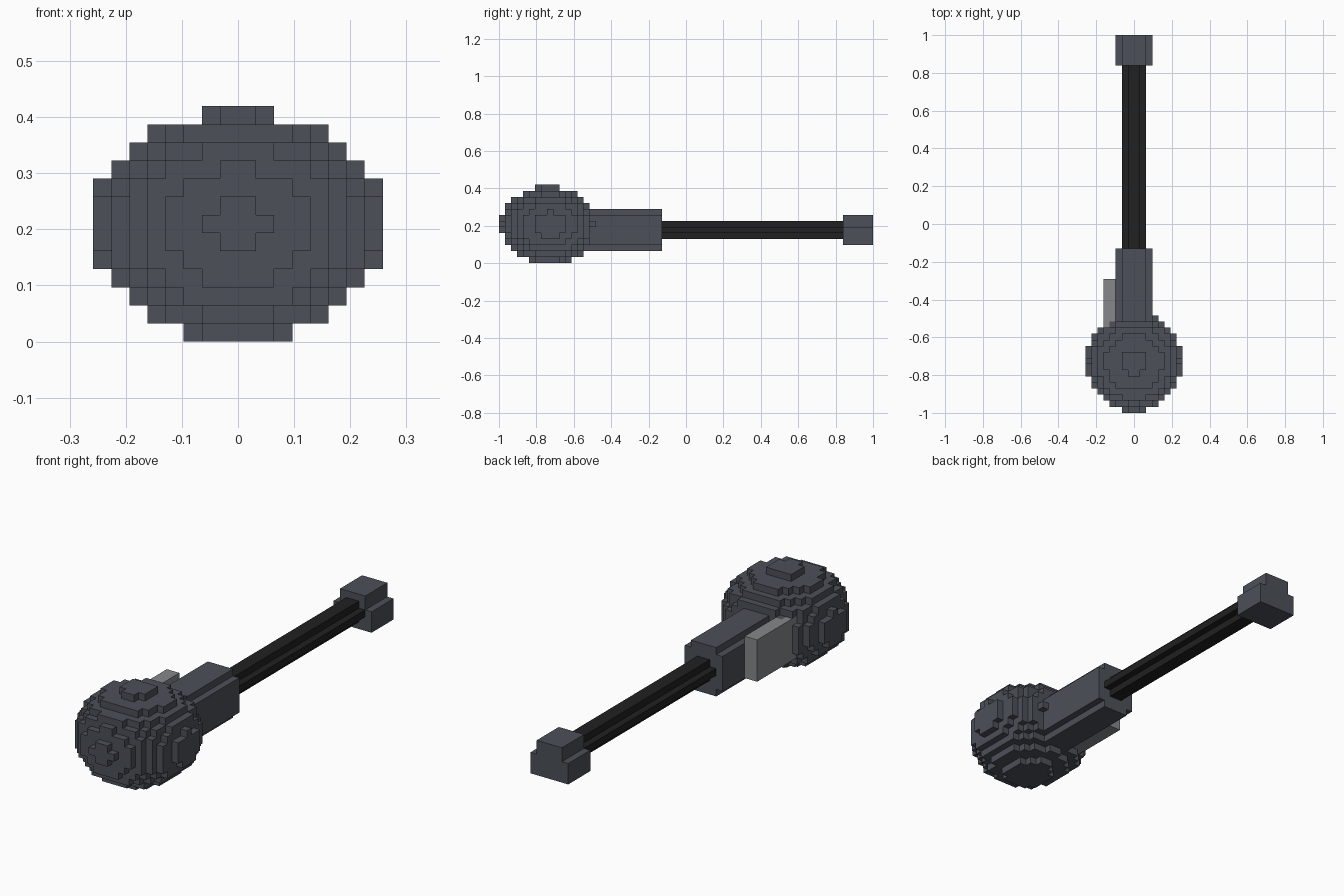
import bpy
import bmesh
from mathutils import Vector

cube = bpy.data.objects.get("Cube")
if cube:
    bpy.data.objects.remove(cube, do_unlink=True)

U = 2 / 62  # one grid cell


def material(name, rgb):
    m = bpy.data.materials.new(name)
    m.use_nodes = True
    m.diffuse_color = (*rgb, 1)
    m.node_tree.nodes["Principled BSDF"].inputs["Base Color"].default_value = (*rgb, 1)
    return m


slate = material("slate_grey", (0.072, 0.081, 0.099))
black = material("soft_black", (0.015, 0.015, 0.015))
light = material("light_grey", (0.235, 0.245, 0.255))


def finish(name, bm, mat):
    """Turn grid units into model units and link the object."""
    bmesh.ops.recalc_face_normals(bm, faces=bm.faces)
    for v in bm.verts:
        v.co = Vector((v.co.x * U, v.co.y * U - 1, v.co.z * U))
    mesh = bpy.data.meshes.new(name)
    bm.to_mesh(mesh)
    bm.free()
    mesh.materials.append(mat)
    ob = bpy.data.objects.new(name, mesh)
    bpy.context.collection.objects.link(ob)


def stepped_bar(name, rows, y0, y1, mat, cx=0):
    """Extrude along y a mirrored profile of rows (half width, bottom, top)."""
    right = [(w, z) for w, low, high in rows for z in (low, high)]
    outline = right + [(-w, z) for w, z in reversed(right)]
    bm = bmesh.new()
    face = bm.faces.new([bm.verts.new((cx + x, y0, z)) for x, z in outline])
    out = bmesh.ops.extrude_face_region(bm, geom=[face])
    moved = [g for g in out["geom"] if isinstance(g, bmesh.types.BMVert)]
    bmesh.ops.translate(bm, verts=moved, vec=(0, y1 - y0, 0))
    finish(name, bm, mat)


def block_ball(name, centre, radius, squash, mat):
    """Flattened ball made of grid cells; only the outer faces are kept."""
    def filled(c):
        d = Vector(c) + Vector((0.5, 0.5, 0.5)) - centre
        return d.x ** 2 + d.y ** 2 + squash * d.z ** 2 < radius ** 2

    bm = bmesh.new()
    cells = [(x, y, z) for x in range(-8, 8) for y in range(17) for z in range(13)]
    for cell in filter(filled, cells):
        for axis in range(3):
            for side in (0, 1):
                step = [0, 0, 0]
                step[axis] = 2 * side - 1
                if filled([a + b for a, b in zip(cell, step)]):
                    continue
                corners = []
                for i, j in ((0, 0), (1, 0), (1, 1), (0, 1)):
                    p = list(cell)
                    p[axis] += side
                    p[(axis + 1) % 3] += i
                    p[(axis + 2) % 3] += j
                    corners.append(bm.verts.new(p))
                bm.faces.new(corners if side else corners[::-1])
    bmesh.ops.remove_doubles(bm, verts=bm.verts, dist=0.01)
    bmesh.ops.dissolve_limit(bm, angle_limit=0.01, verts=bm.verts, edges=bm.edges)
    finish(name, bm, mat)


# Round head
block_ball("round_head", Vector((0, 8.33, 6.325)), 8, 1.565, slate)

# Collar between head and shaft
stepped_bar("collar", [(2, 2, 3), (3, 3, 8), (2, 8, 9)], 12, 27, slate)

# Shaft with a cross-shaped section
stepped_bar("shaft", [(1, 4, 5), (2, 5, 6), (1, 6, 7)], 27, 57, black)

# End cap, wider at the bottom
stepped_bar("end_cap", [(3, 3, 6), (2, 6, 8)], 57, 62, slate)

# Pale block on the side of the collar
stepped_bar("side_block", [(1, 3, 9)], 13, 22, light, cx=-4)
